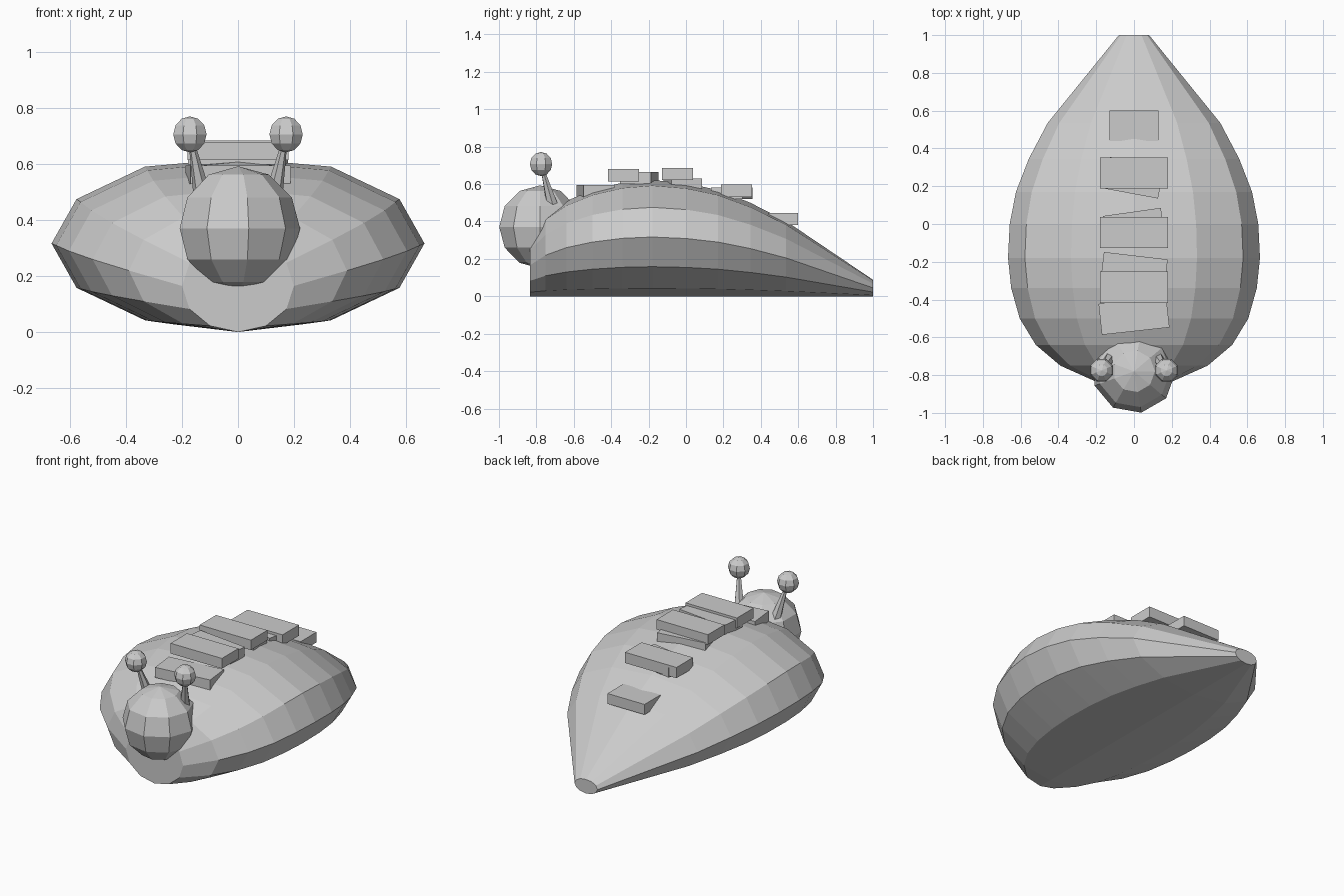
import bpy, bmesh, math
from mathutils import Vector, Matrix

if "Cube" in bpy.data.objects:
    bpy.data.objects.remove(bpy.data.objects["Cube"])

grey = bpy.data.materials.new("light_grey")
grey.diffuse_color = (0.6, 0.6, 0.6, 1)
grey.use_nodes = True
grey.node_tree.nodes["Principled BSDF"].inputs["Base Color"].default_value = grey.diffuse_color


def finish(name, bm):
    """Turn a bmesh into a flat-shaded grey object."""
    bmesh.ops.recalc_face_normals(bm, faces=bm.faces[:])
    mesh = bpy.data.meshes.new(name)
    bm.to_mesh(mesh)
    bm.free()
    mesh.materials.append(grey)
    obj = bpy.data.objects.new(name, mesh)
    bpy.context.collection.objects.link(obj)
    return obj


def loft(name, rings, caps):
    """Skin a list of equal-length point rings."""
    bm = bmesh.new()
    loops = [[bm.verts.new(p) for p in ring] for ring in rings]
    n = len(loops[0])
    for a, b in zip(loops, loops[1:]):
        for i in range(n):
            j = (i + 1) % n
            bm.faces.new((a[i], a[j], b[j], b[i]))
    if caps:
        bm.faces.new(loops[0])
        bm.faces.new(loops[-1])
    bmesh.ops.remove_doubles(bm, verts=bm.verts[:], dist=0.0005)
    return finish(name, bm)


def ball(name, centre, radius, segments, rows, turn=0.0):
    rings = []
    for r in range(rows + 1):
        lat = math.pi * r / rows
        rings.append([Vector(centre) + radius * Vector((
            math.sin(lat) * math.cos(turn + math.tau * i / segments),
            math.sin(lat) * math.sin(turn + math.tau * i / segments),
            math.cos(lat))) for i in range(segments)])
    return loft(name, rings, False)


# Body: 12-sided elliptical sections resting on the ground (y, half width, height)
sections = [(-0.835, 0.20, 0.33), (-0.75, 0.39, 0.44), (-0.64, 0.52, 0.52),
            (-0.50, 0.605, 0.58), (-0.34, 0.65, 0.62), (-0.18, 0.667, 0.634),
            (0.0, 0.658, 0.618), (0.17, 0.625, 0.58), (0.345, 0.557, 0.51),
            (0.535, 0.457, 0.41), (1.0, 0.08, 0.09)]
rings = []
for y, w, h in sections:
    ring = []
    for i in range(12):
        a = math.tau * i / 12
        lift = 0.98 if i == 3 else 1.0      # slightly flattened ridge
        ring.append((w * math.cos(a), y, h / 2 * (1 + math.sin(a)) * lift))
    rings.append(ring)
loft("body", rings, True)

# Head
ball("head", (0, -0.78, 0.371), 0.222, 9, 6)

# Eyes on tapering stalks
for side, label in ((-1, "left"), (1, "right")):
    eye = Vector((side * 0.172, -0.775, 0.707))
    ball(label + "_eye", eye, 0.0645, 8, 6, math.pi / 8)
    base = Vector((side * 0.128, -0.715, 0.49))
    axis = eye - base
    bm = bmesh.new()
    bmesh.ops.create_cone(
        bm, cap_ends=True, segments=6, radius1=0.032, radius2=0.007,
        depth=axis.length,
        matrix=Matrix.Translation((base + eye) / 2)
        @ axis.to_track_quat('Z', 'Y').to_matrix().to_4x4())
    finish(label + "_eye_stalk", bm)

# Back plates: (y, bottom z, top z, width, depth, turn in degrees)
plates = [(-0.485, 0.530, 0.595, 0.36, 0.165, 6.3),
          (-0.335, 0.615, 0.680, 0.36, 0.165, 0),
          (-0.250, 0.600, 0.665, 0.34, 0.165, -6.7),
          (-0.045, 0.622, 0.685, 0.36, 0.165, 0),
          (-0.018, 0.565, 0.630, 0.31, 0.165, 8),
          (0.270, 0.530, 0.598, 0.36, 0.165, 0),
          (0.245, 0.520, 0.582, 0.29, 0.170, -10.5),
          (0.520, 0.380, 0.445, 0.26, 0.160, 0)]
for k, (y, z0, z1, w, d, turn) in enumerate(plates, 1):
    bm = bmesh.new()
    bmesh.ops.create_cube(
        bm, size=1,
        matrix=Matrix.Translation((0, y, (z0 + z1) / 2))
        @ Matrix.Rotation(math.radians(turn), 4, 'Z')
        @ Matrix.Diagonal((w, d, z1 - z0, 1)))
    finish("back_plate_%d" % k, bm)
